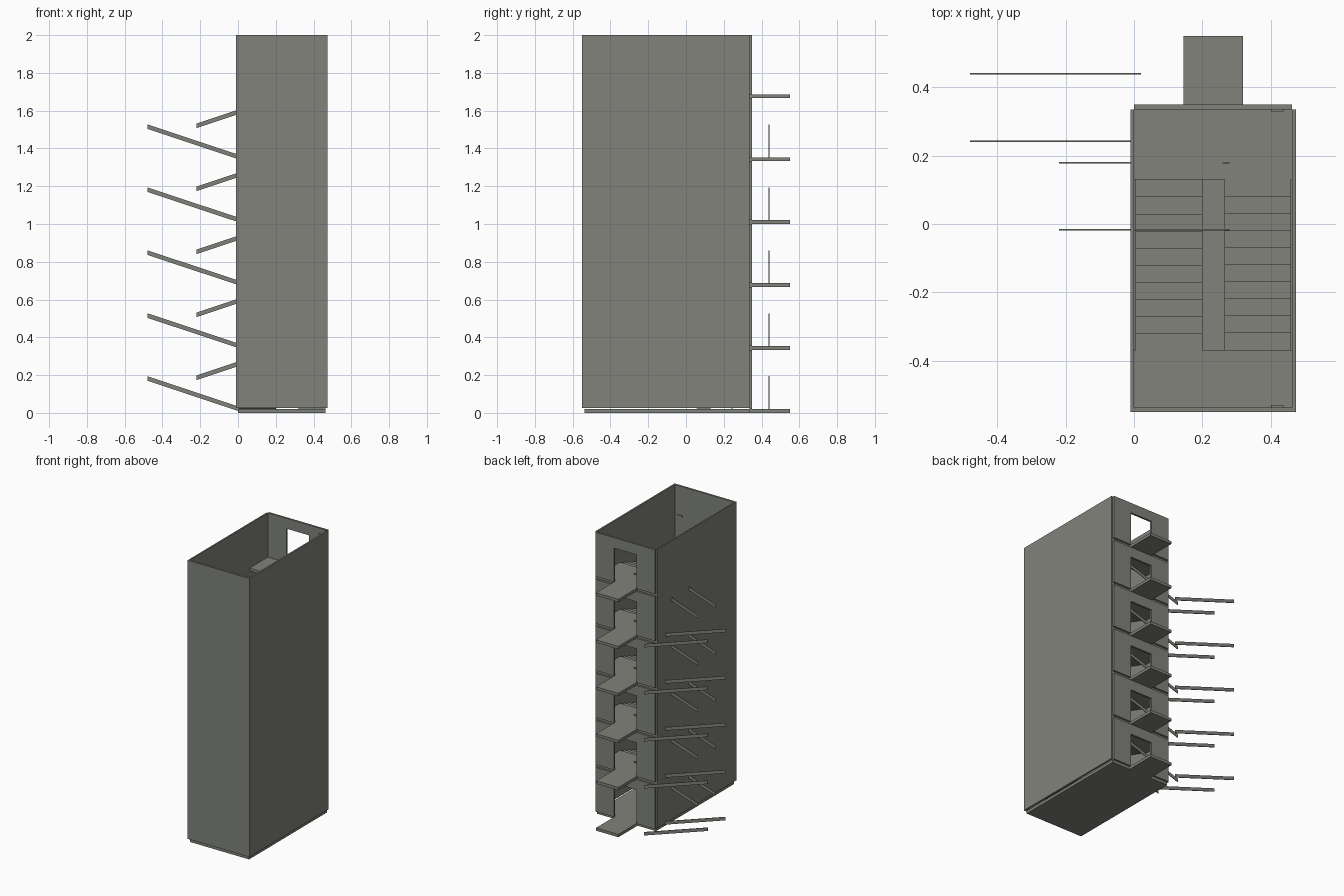
import bpy, bmesh
from mathutils import Vector

cube = bpy.data.objects.get("Cube")
if cube:
    bpy.data.objects.remove(cube, do_unlink=True)

concrete = bpy.data.materials.new("warm grey concrete")
concrete.use_nodes = True
concrete.diffuse_color = (0.216, 0.223, 0.195, 1)
concrete.node_tree.nodes["Principled BSDF"].inputs["Base Color"].default_value = concrete.diffuse_color

STOREY = 1 / 3
HALF = STOREY / 2
SLAB = 0.02
LEFT, RIGHT = 0.0, 0.463          # inner faces of the shaft
FRONT, BACK = -0.537, 0.336
FLIGHT_FRONT, FLIGHT_BACK = -0.37, 0.13
STEPS = 10
DOOR_LEFT, DOOR_RIGHT, DOOR_HEIGHT = 0.145, 0.32, 0.24


def finish(name, bm):
    bmesh.ops.recalc_face_normals(bm, faces=bm.faces)
    mesh = bpy.data.meshes.new(name)
    bm.to_mesh(mesh)
    bm.free()
    mesh.materials.append(concrete)
    obj = bpy.data.objects.new(name, mesh)
    bpy.context.collection.objects.link(obj)
    return obj


def box(name, x, y, z):
    bm = bmesh.new()
    bmesh.ops.create_cube(bm, size=1)
    for v in bm.verts:
        v.co = [r[0] if c < 0 else r[1] for c, r in zip(v.co, (x, y, z))]
    return finish(name, bm)


def extrude(name, points, offset):
    """Close a planar outline and push it along the offset."""
    bm = bmesh.new()
    face = bm.faces.new([bm.verts.new(p) for p in points])
    new = bmesh.ops.extrude_face_region(bm, geom=[face])["geom"]
    bmesh.ops.translate(bm, vec=Vector(offset),
                        verts=[g for g in new if isinstance(g, bmesh.types.BMVert)])
    return finish(name, bm)


def flight(name, x, y_start, direction, z):
    """Stepped top with a sloping underside, climbing along y."""
    tread = (FLIGHT_BACK - FLIGHT_FRONT) / STEPS * direction
    rise = HALF / STEPS
    pts = [(x[0], y_start, z)]
    for i in range(STEPS):
        pts.append((x[0], y_start + i * tread, z + (i + 1) * rise))
        pts.append((x[0], y_start + (i + 1) * tread, z + (i + 1) * rise))
    pts.append((x[0], y_start + STEPS * tread, z + HALF - SLAB))
    pts.append((x[0], y_start, z - SLAB))
    extrude(name, pts, (x[1] - x[0], 0, 0))


def handrail(name, x0, z0, x1, z1, y):
    h = 0.012
    extrude(name, [(x0, y - 0.002, z0 - h), (x1, y - 0.002, z1 - h),
                   (x1, y - 0.002, z1 + h), (x0, y - 0.002, z0 + h)], (0, 0.004, 0))


def lamp(name, y, z):
    box(name, (0.402, 0.438), (y - 0.003, y + 0.003), (z - 0.005, z + 0.005))


# Shaft walls and base
box("base_slab", (LEFT, RIGHT), (FRONT, BACK), (0, SLAB))
box("right_side_wall", (-0.01, LEFT), (FRONT, BACK), (0.025, 2))
box("left_side_wall", (RIGHT, 0.475), (FRONT, BACK), (0.025, 2))
box("front_wall", (-0.01, 0.475), (-0.551, FRONT), (0.025, 2))

# Back wall panels, door openings and outside platforms on each storey
for k in range(6):
    base = k * STOREY
    floor, head = base + SLAB, base + STOREY
    lintel = floor + DOOR_HEIGHT
    outline = [(LEFT, floor), (DOOR_LEFT, floor), (DOOR_LEFT, lintel), (DOOR_RIGHT, lintel),
               (DOOR_RIGHT, floor), (RIGHT, floor), (RIGHT, head), (LEFT, head)]
    extrude(f"back_wall_{k}", [(x, BACK, z) for x, z in outline], (0, 0.014, 0))
    box(f"door_platform_{k}", (DOOR_LEFT, DOOR_RIGHT), (BACK, 0.551), (base, floor))
    lamp(f"back_lamp_{k}", BACK - 0.003, floor + 0.27)
    if k:
        box(f"floor_landing_{k}", (LEFT, RIGHT), (FLIGHT_BACK, BACK), (base, floor))

# Stair flights, half landings and handrails
for k in range(5):
    floor = k * STOREY + SLAB
    middle = floor + HALF
    flight(f"lower_flight_{k}", (0.004, 0.2), FLIGHT_BACK, -1, floor)
    flight(f"upper_flight_{k}", (0.265, 0.46), FLIGHT_FRONT, 1, middle)
    box(f"half_landing_{k}", (LEFT, RIGHT), (FRONT, FLIGHT_FRONT), (middle - SLAB, middle))
    lamp(f"front_lamp_{k}", FRONT + 0.003, middle + 0.27)
    for y in (0.243, 0.44):
        handrail(f"lower_handrail_{k}", -0.48, floor + 0.162, 0.02, floor - 0.004, y)
    for y in (-0.017, 0.18):
        handrail(f"upper_handrail_{k}", -0.22, floor + 0.166, 0.28, floor + 0.166 + HALF, y)
